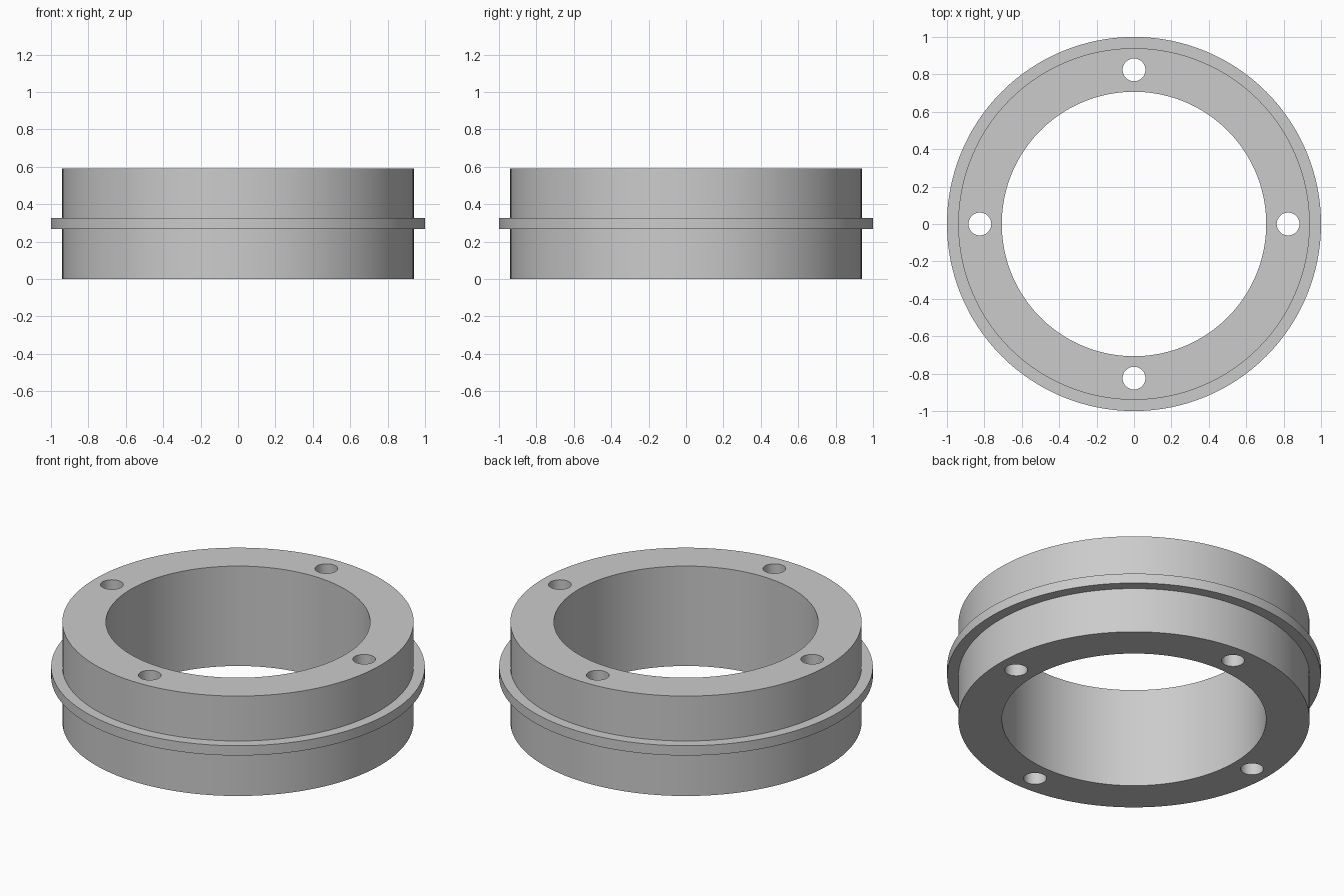
import bpy, bmesh
from math import pi, radians
from mathutils import Matrix

if "Cube" in bpy.data.objects:
    bpy.data.objects.remove(bpy.data.objects["Cube"], do_unlink=True)

SEGMENTS = 128
HEIGHT = 0.59
INNER, OUTER, FLANGE = 0.707, 0.94, 1.0
FLANGE_LOW, FLANGE_HIGH = 0.267, 0.325
HOLE_RADIUS, HOLE_CIRCLE = 0.061, 0.824

grey = bpy.data.materials.new("plain grey")
grey.use_nodes = True
colour = (0.6, 0.6, 0.6, 1)
grey.diffuse_color = colour
grey.node_tree.nodes["Principled BSDF"].inputs["Base Color"].default_value = colour


def make_object(name, bm):
    bmesh.ops.recalc_face_normals(bm, faces=bm.faces)
    mesh = bpy.data.meshes.new(name)
    bm.to_mesh(mesh)
    bm.free()
    mesh.materials.append(grey)
    obj = bpy.data.objects.new(name, mesh)
    bpy.context.collection.objects.link(obj)
    return obj


# Ring body with its thin flange, turned from one closed profile
profile = [(INNER, 0), (OUTER, 0), (OUTER, FLANGE_LOW), (FLANGE, FLANGE_LOW),
           (FLANGE, FLANGE_HIGH), (OUTER, FLANGE_HIGH), (OUTER, HEIGHT), (INNER, HEIGHT)]
bm = bmesh.new()
verts = [bm.verts.new((r, 0, z)) for r, z in profile]
edges = [bm.edges.new((v, verts[i - 1])) for i, v in enumerate(verts)]
bmesh.ops.spin(bm, geom=verts + edges, cent=(0, 0, 0), axis=(0, 0, 1),
               angle=2 * pi, steps=SEGMENTS, use_merge=True)
bmesh.ops.remove_doubles(bm, verts=bm.verts, dist=0.0001)
ring = make_object("flanged_ring", bm)

# Four bolt holes right through the ring
bm = bmesh.new()
for i in range(4):
    place = (Matrix.Rotation(i * pi / 2, 4, "Z")
             @ Matrix.Translation((HOLE_CIRCLE, 0, HEIGHT / 2)))
    bmesh.ops.create_cone(bm, cap_ends=True, segments=48, radius1=HOLE_RADIUS,
                          radius2=HOLE_RADIUS, depth=HEIGHT * 2, matrix=place)
cutter = make_object("bolt_hole_cutter", bm)
cutter.hide_render = True

bpy.ops.object.select_all(action="DESELECT")
ring.select_set(True)
bpy.context.view_layer.objects.active = ring
holes = ring.modifiers.new("bolt holes", "BOOLEAN")
holes.operation = "DIFFERENCE"
holes.solver = "EXACT"
holes.object = cutter
bpy.ops.object.modifier_apply(modifier=holes.name)
bpy.data.objects.remove(cutter, do_unlink=True)

bpy.ops.object.shade_smooth_by_angle(angle=radians(30))
